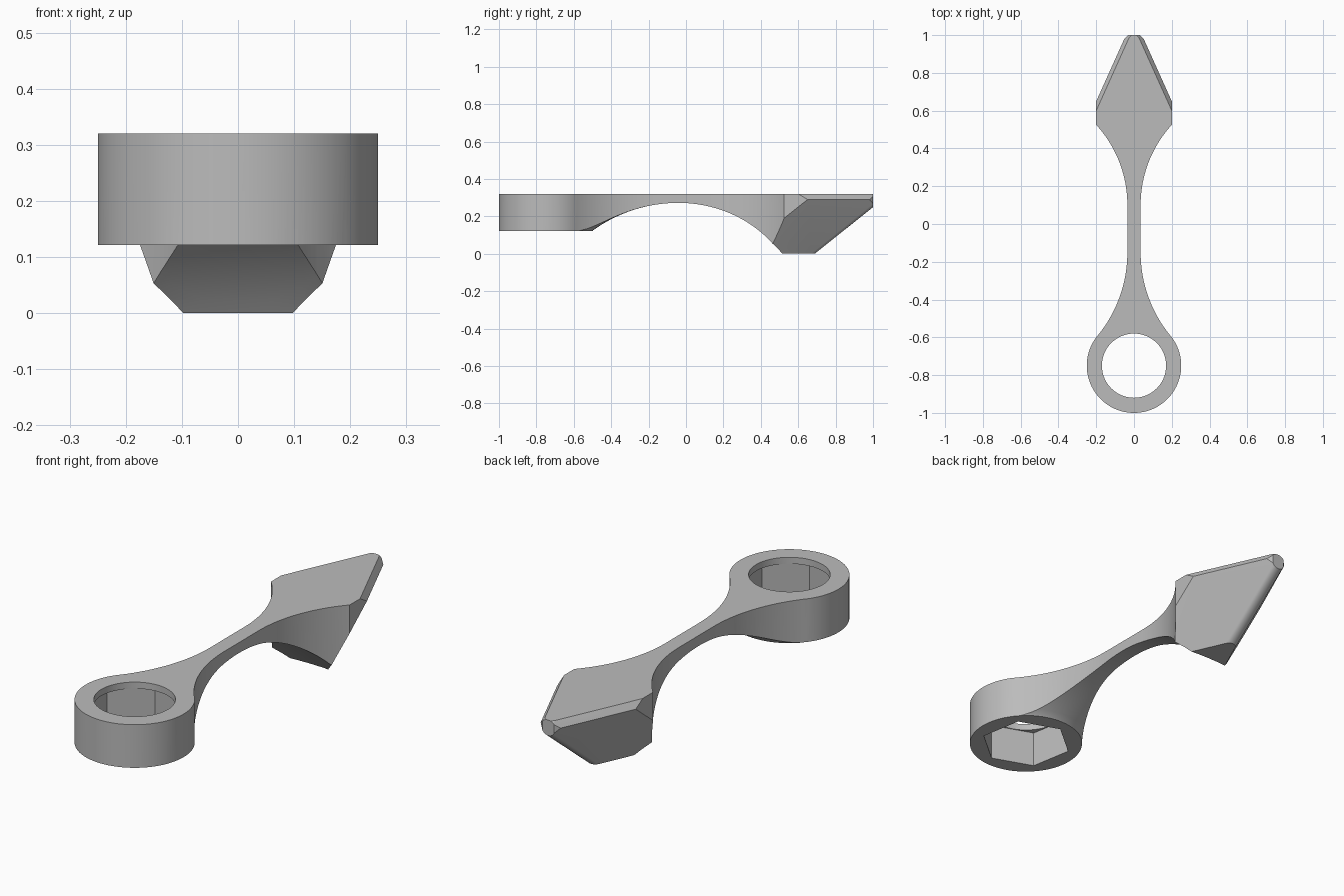
import bpy, bmesh
from math import sin, cos, atan, atan2, sqrt, pi, radians
from mathutils import Vector, Matrix

if "Cube" in bpy.data.objects:
    bpy.data.objects.remove(bpy.data.objects["Cube"])

TOP, RING_Y, RING_R, BORE_R = 0.32, -0.75, 0.25, 0.17
RING_BOTTOM = 0.122

grey = bpy.data.materials.new("plain_grey")
grey.use_nodes = True
colour = (0.5, 0.5, 0.5, 1)
grey.diffuse_color = colour
grey.node_tree.nodes["Principled BSDF"].inputs["Base Color"].default_value = colour


def finish(name, bm):
    bmesh.ops.recalc_face_normals(bm, faces=bm.faces)
    mesh = bpy.data.meshes.new(name)
    bm.to_mesh(mesh)
    bm.free()
    mesh.materials.append(grey)
    ob = bpy.data.objects.new(name, mesh)
    bpy.context.collection.objects.link(ob)
    return ob


def loft(name, rings):
    """Closed solid through stacked rings of equal length."""
    bm = bmesh.new()
    loops = [[bm.verts.new(p) for p in ring] for ring in rings]
    n = len(loops[0])
    for a, b in zip(loops, loops[1:]):
        for i in range(n):
            j = (i + 1) % n
            bm.faces.new((a[i], a[j], b[j], b[i]))
    bm.faces.new(loops[0])
    bm.faces.new(loops[-1])
    return finish(name, bm)


def prism(name, outline, z0, z1):
    return loft(name, [[(x, y, z) for x, y in outline] for z in (z0, z1)])


def circle(radius, n, turn=0.0):
    return [(radius * cos(turn + 2 * pi * i / n),
             RING_Y + radius * sin(turn + 2 * pi * i / n)) for i in range(n)]


def neck_arc(x0, y0, x1, y1, n=20):
    """Concave arc, parallel to the shaft at its start (x0, y0)."""
    dx, dy = x1 - x0, abs(y1 - y0)
    a = 2 * atan(dx / dy)
    r = dy / sin(a)
    s = 1 if y1 > y0 else -1
    return [(x0 + r * (1 - cos(a * i / n)), y0 + s * r * sin(a * i / n))
            for i in range(n + 1)]


# Plan outline: ring, slim shaft, pointed head
join = atan2(0.15, 0.2)
half = [(RING_R * cos(a), RING_Y + RING_R * sin(a))
        for a in (-pi / 2 + (join + pi / 2) * i / 40 for i in range(40))]
half += neck_arc(0.035, -0.15, 0.2, -0.6)[::-1]
half += neck_arc(0.035, 0.1, 0.2, 0.525)
half += [(0.2, 0.85), (0.03, 1.0)]
outline = half + [(-x, y) for x, y in reversed(half) if x > 1e-5]
lever = prism("lever_body", outline, 0, TOP)


# Envelope that tapers the head to a rounded keel and bevels its top edge
def envelope_ring(c, z, slope=0.45, r=0.03, n=10):
    t = atan(slope)
    yc = c / slope - r / sin(t)
    arc = [t + (pi - 2 * t) * i / n for i in range(n + 1)]
    base = c + slope * 1.1
    return ([(-base, -1.1, z), (base, -1.1, z)]
            + [(r * cos(a), yc + r * sin(a), z) for a in arc])


envelope = loft("head_envelope", [envelope_ring(0.3234, -0.01),
                                  envelope_ring(0.4925, 0.29),
                                  envelope_ring(0.4625, 0.33)])

# Underside arch, turned about the ring axis
crown, peak = 0.71, 0.272


def arch(r, radius):
    return (r, peak - radius + sqrt(radius ** 2 - (r - crown) ** 2))


profile = [(0, -0.5), (0, RING_BOTTOM), (RING_R + 0.001, RING_BOTTOM)]
profile += [arch(RING_R + 0.005 + (crown - RING_R - 0.005) * i / 20, 0.785) for i in range(20)]
profile += [arch(crown + 0.59 * i / 24, 0.712) for i in range(25)]
profile += [(1.3, -0.5)]
bm = bmesh.new()
vs = [bm.verts.new((0, RING_Y + r, z)) for r, z in profile]
es = [bm.edges.new(p) for p in zip(vs, vs[1:])]
bmesh.ops.spin(bm, geom=vs + es, cent=(0, RING_Y, 0), axis=(0, 0, 1),
               angle=2 * pi, steps=128, use_merge=True)
bmesh.ops.remove_doubles(bm, verts=bm.verts, dist=1e-5)
rim = [e for e in bm.edges if e.is_boundary]
if rim:
    bmesh.ops.holes_fill(bm, edges=rim)
under_arch = finish("under_arch", bm)

# Round bore with a six-sided socket below a thin lip
bore = prism("bore", circle(BORE_R, 64), 0, 0.5)
socket = prism("socket", circle(0.2, 6, radians(-80)), 0, 0.29)

tools = [(envelope, 'INTERSECT'), (under_arch, 'DIFFERENCE'),
         (bore, 'DIFFERENCE'), (socket, 'DIFFERENCE')]
for tool, operation in tools:
    mod = lever.modifiers.new(tool.name, 'BOOLEAN')
    mod.object, mod.operation, mod.solver = tool, operation, 'EXACT'

# Bake the cuts, then drop the cutters
bpy.context.view_layer.update()
graph = bpy.context.evaluated_depsgraph_get()
shape = bpy.data.meshes.new_from_object(lever.evaluated_get(graph))
lever.modifiers.clear()
lever.data = shape
for tool, _ in tools:
    bpy.data.objects.remove(tool)
shape.materials.clear()
shape.materials.append(grey)
for face in shape.polygons:
    face.material_index = 0
    face.use_smooth = True
shape.set_sharp_from_angle(angle=radians(25))
